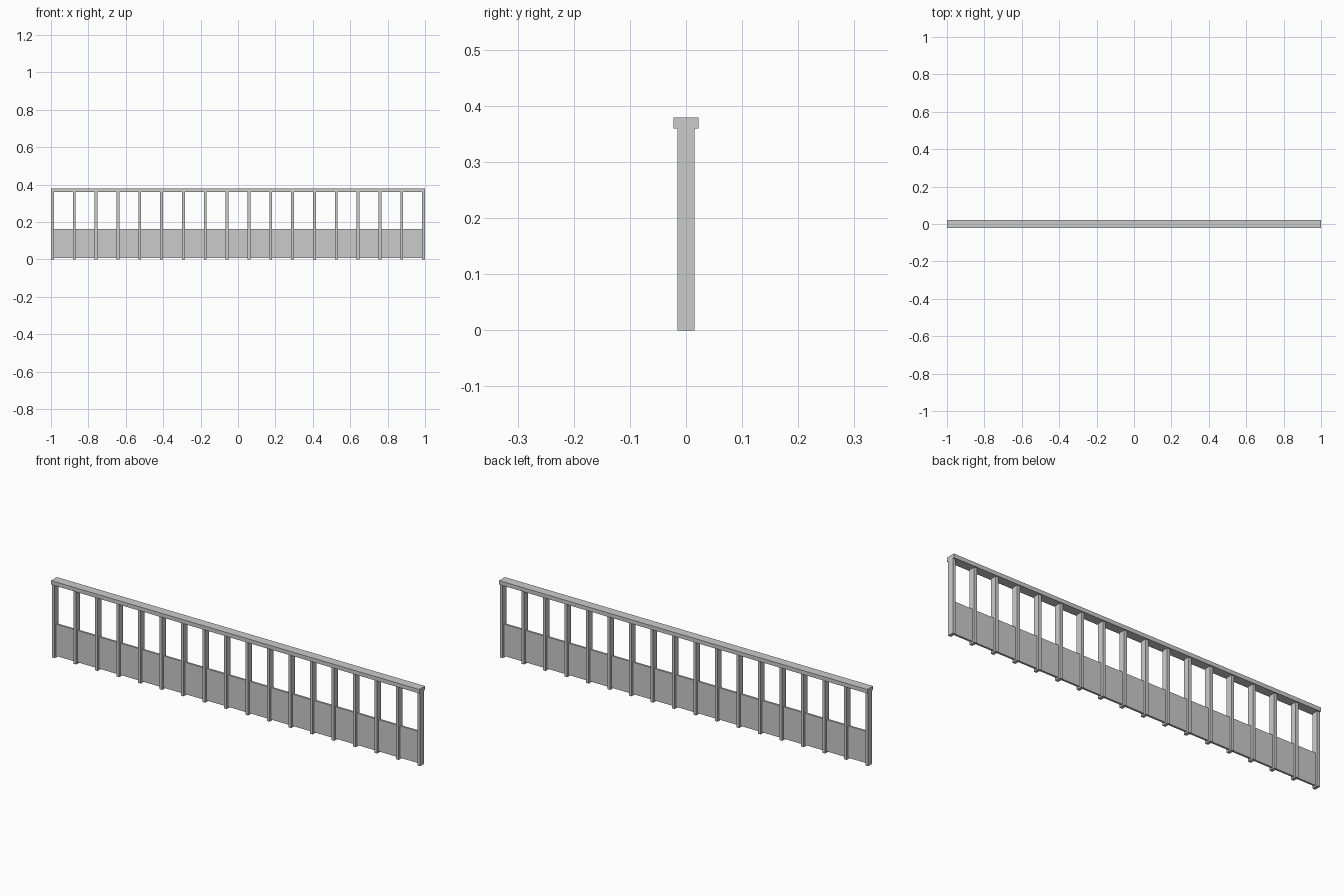
import bpy

if "Cube" in bpy.data.objects:
    bpy.data.objects.remove(bpy.data.objects["Cube"])

POSTS = 18
POST_W, POST_D, POST_H = 0.0156, 0.031, 0.366


def box(name, x0, x1, y0, y1, z0, z1):
    bpy.ops.mesh.primitive_cube_add(
        size=1, location=((x0 + x1) / 2, (y0 + y1) / 2, (z0 + z1) / 2))
    ob = bpy.context.object
    ob.name = name
    ob.scale = (x1 - x0, y1 - y0, z1 - z0)
    bpy.ops.object.transform_apply(location=False, rotation=False, scale=True)
    return ob


# Evenly spaced upright posts, the end ones flush with the rail ends
step = (2 - POST_W) / (POSTS - 1)
post = box("post", -1, -1 + POST_W, -POST_D / 2, POST_D / 2, 0, POST_H)
array = post.modifiers.new("repeat", 'ARRAY')
array.count = POSTS
array.use_relative_offset = False
array.use_constant_offset = True
array.constant_offset_displace = (step, 0, 0)

# Thin solid infill panels, one per bay between the posts
panel = box("infill_panel", -1 + POST_W, -1 + step, -0.005, 0.005, 0.007, 0.163)
fill = panel.modifiers.new("repeat", 'ARRAY')
fill.count = POSTS - 1
fill.use_relative_offset = False
fill.use_constant_offset = True
fill.constant_offset_displace = (step, 0, 0)

# Handrail capping the posts
box("top_rail", -1, 1, -0.0223, 0.0223, 0.36, 0.3795)
